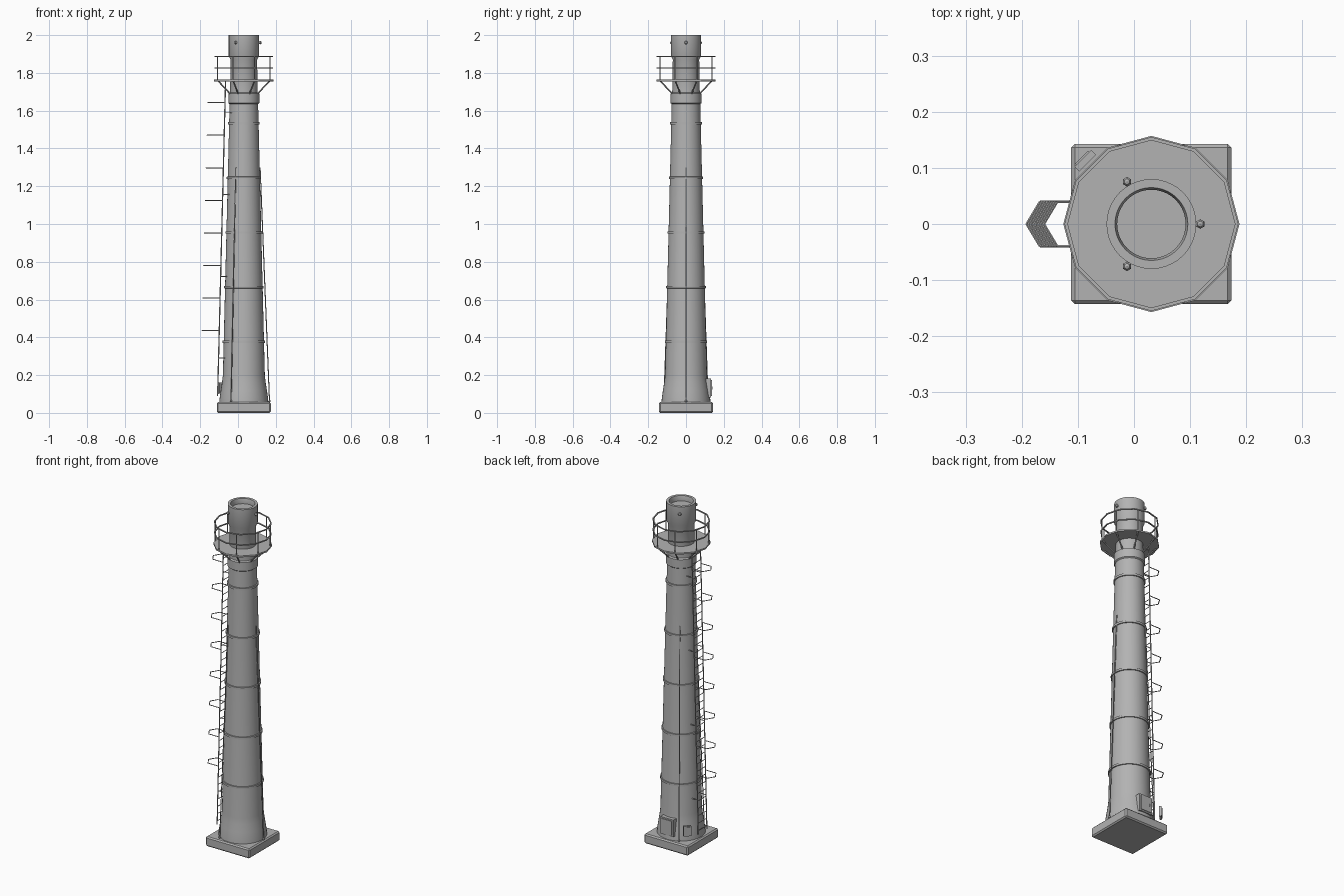
import bpy, bmesh, math
from mathutils import Vector, Matrix

cube = bpy.data.objects.get("Cube")
if cube:
    bpy.data.objects.remove(cube, do_unlink=True)

AX = 0.031  # tower axis on x

mat = bpy.data.materials.new("concrete_grey")
mat.use_nodes = True
GREY = (0.45, 0.45, 0.45, 1)
mat.diffuse_color = GREY
mat.node_tree.nodes["Principled BSDF"].inputs["Base Color"].default_value = GREY


def finish(name, bm, smooth=False):
    bmesh.ops.recalc_face_normals(bm, faces=bm.faces)
    me = bpy.data.meshes.new(name)
    bm.to_mesh(me)
    bm.free()
    me.materials.append(mat)
    ob = bpy.data.objects.new(name, me)
    bpy.context.collection.objects.link(ob)
    if smooth:
        bpy.ops.object.select_all(action='DESELECT')
        ob.select_set(True)
        bpy.context.view_layer.objects.active = ob
        bpy.ops.object.shade_smooth_by_angle(angle=math.radians(35))
    return ob


def lathe(name, profile, n=40, closed=False, smooth=True):
    """Spin (radius, z) points round the tower axis; open profiles get end caps."""
    bm = bmesh.new()
    rings = [[bm.verts.new((AX + r * math.cos(math.tau * i / n), r * math.sin(math.tau * i / n), z))
              for i in range(n)] for r, z in profile]
    pairs = list(zip(rings, rings[1:]))
    if closed:
        pairs.append((rings[-1], rings[0]))
    else:
        bm.faces.new(rings[0])
        bm.faces.new(rings[-1])
    for a, b in pairs:
        for i in range(n):
            j = (i + 1) % n
            bm.faces.new((a[i], a[j], b[j], b[i]))
    return finish(name, bm, smooth)


def rod(bm, a, b, r, n=6):
    """Add a straight bar between two points."""
    a, b = Vector(a), Vector(b)
    d = b - a
    m = Matrix.Translation((a + b) / 2) @ d.to_track_quat('Z', 'Y').to_matrix().to_4x4()
    bmesh.ops.create_cone(bm, cap_ends=True, segments=n, radius1=r, radius2=r, depth=d.length, matrix=m)


def box(bm, centre, size, turn=0.0):
    m = Matrix.Translation(centre) @ Matrix.Rotation(turn, 4, 'Z') @ Matrix.Diagonal((*size, 1))
    return bmesh.ops.create_cube(bm, size=1, matrix=m)["verts"]


def polar(r, deg, z):
    a = math.radians(deg)
    return Vector((AX + r * math.cos(a), r * math.sin(a), z))


def shaft_radius(z):
    return 0.1155 - 0.0245 * z


# Square foundation slab with chamfered edges
bm = bmesh.new()
box(bm, (AX, 0, 0.0285), (0.286, 0.286, 0.057))
bmesh.ops.bevel(bm, geom=bm.edges[:], offset=0.007, segments=1, affect='EDGES')
finish("foundation_slab", bm)

# Tapered shaft with flared foot, collar, neck and hollow crown
lathe("shaft", [(0.13, 0.05), (0.128, 0.08), (0.122, 0.12), (0.115, 0.165), (0.111, 0.2),
                (shaft_radius(1.635), 1.635), (0.082, 1.64), (0.082, 1.69), (0.073, 1.695),
                (0.07, 1.87), (0.08, 1.89), (0.08, 2.0), (0.065, 2.0), (0.061, 1.985), (0.061, 1.97)])

# Reinforcing bands
for i in range(5):
    z = 0.377 + 0.289 * i
    r = shaft_radius(z)
    lathe("band", [(r - 0.005, z - 0.007), (r + 0.006, z - 0.006),
                   (r + 0.006, z + 0.006), (r - 0.005, z + 0.007)], closed=True)

# Walkway platform and guard rails
lathe("platform", [(0.157, 1.755), (0.157, 1.764)], n=12, smooth=False)
for z in (1.825, 1.887):
    lathe("guard_rail", [(0.149, z - 0.003), (0.155, z - 0.003), (0.155, z + 0.003), (0.149, z + 0.003)],
          n=12, closed=True, smooth=False)

# Railing posts and support struts
posts, struts = bmesh.new(), bmesh.new()
for i in range(8):
    deg = 22.5 + 45 * i
    rod(posts, polar(0.15, deg, 1.758), polar(0.15, deg, 1.887), 0.003)
    rod(struts, polar(0.077, deg, 1.688), polar(0.148, deg, 1.758), 0.004)
finish("railing_posts", posts)
finish("platform_struts", struts)

# Lugs round the crown
lugs = bmesh.new()
for deg in (0, 120, 240):
    m = Matrix.Translation(polar(0.087, deg, 1.96))
    bmesh.ops.create_uvsphere(lugs, u_segments=6, v_segments=5, radius=0.009, matrix=m)
    rod(lugs, polar(0.075, deg, 1.96), polar(0.087, deg, 1.96), 0.004)
finish("crown_lugs", lugs)

# Earthing cables with ground clamps
cables = bmesh.new()
for deg in (0, 120, 240):
    rod(cables, polar(0.136, deg, 0.055), polar(0.086, deg, 1.3), 0.0028)
    bmesh.ops.create_uvsphere(cables, u_segments=6, v_segments=5, radius=0.007,
                              matrix=Matrix.Translation(polar(0.136, deg, 0.062)))
finish("earthing_cables", cables)


# Ladder leaning along the shaft
def ladder_x(z):
    return -0.108 + 0.0253 * (z - 0.09)


HALF = 0.04
ladder = bmesh.new()
for y in (-HALF, HALF):
    rod(ladder, (ladder_x(0.09), y, 0.09), (ladder_x(1.76), y, 1.76), 0.0032)
    for i in range(4):
        z = 0.29 + 0.433 * i
        rod(ladder, (ladder_x(z), y, z), (AX - shaft_radius(z) + 0.02, y, z), 0.0025)
for i in range(39):
    z = 0.11 + 0.0432 * i
    rod(ladder, (ladder_x(z), -HALF, z), (ladder_x(z), HALF, z), 0.002)
finish("ladder", ladder)

# Safety hoops
hoops = bmesh.new()
for i in range(8):
    z = 0.435 + 0.1725 * i
    x = ladder_x(z)
    path = [(x, -HALF, z), (x - 0.068, -HALF, z), (x - 0.092, 0, z), (x - 0.068, HALF, z), (x, HALF, z)]
    for a, b in zip(path, path[1:]):
        rod(hoops, a, b, 0.0025)
finish("safety_hoops", hoops)

# Access door at the back with raised leaf and handle
bm = bmesh.new()
box(bm, (AX, 0.115, 0.132), (0.085, 0.036, 0.1))
box(bm, (AX, 0.134, 0.132), (0.068, 0.006, 0.084))
box(bm, (AX - 0.024, 0.137, 0.132), (0.005, 0.005, 0.014))
finish("access_door", bm)

# Control box beside the door
bm = bmesh.new()
box(bm, (AX - 0.118, 0.113, 0.132), (0.042, 0.012, 0.06), math.radians(45))
box(bm, (AX - 0.123, 0.118, 0.132), (0.032, 0.004, 0.048), math.radians(45))
finish("control_box", bm)
